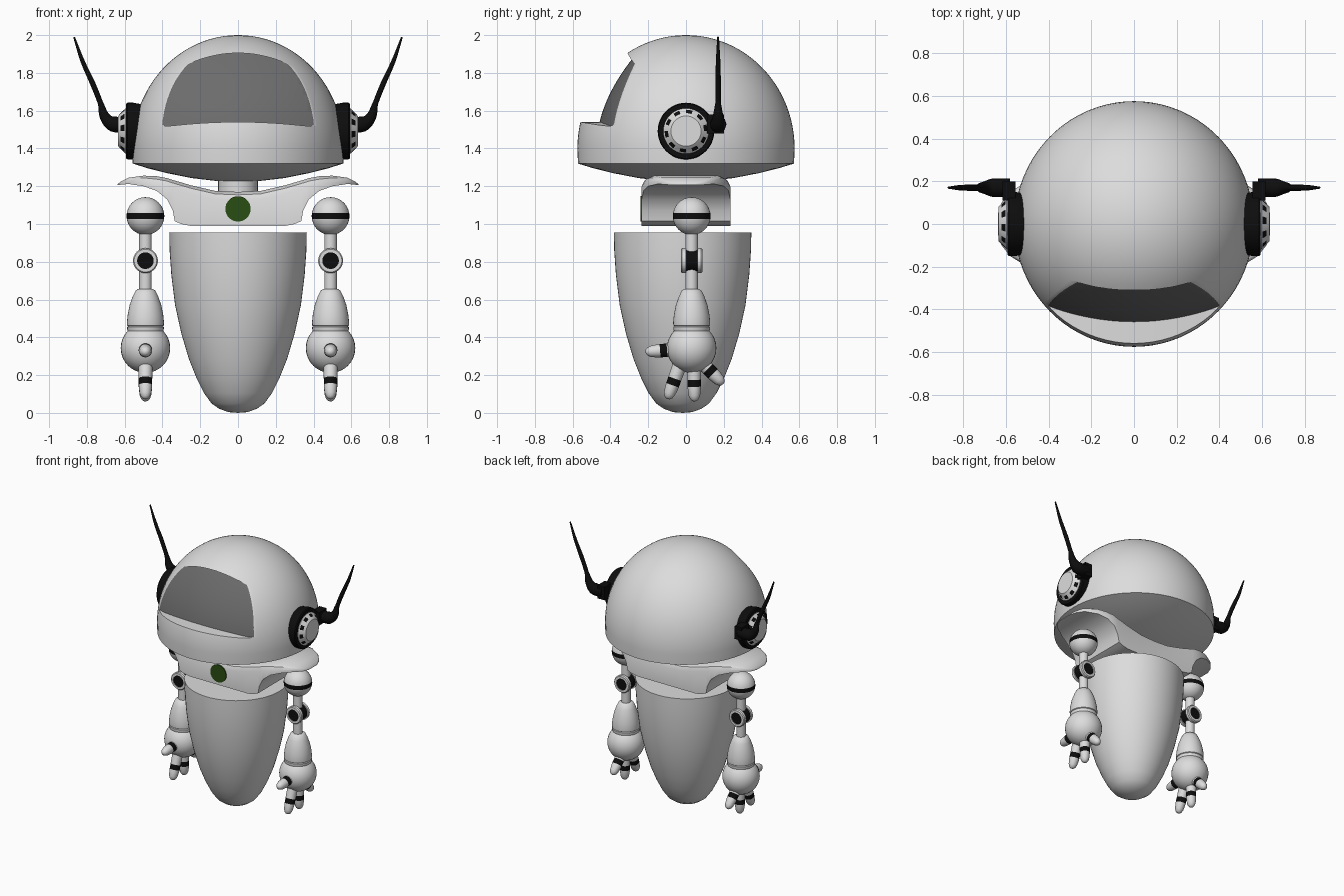
import bpy, bmesh, math
from mathutils import Matrix, Vector

if "Cube" in bpy.data.objects:
    bpy.data.objects.remove(bpy.data.objects["Cube"])


def material(name, r, g, b):
    m = bpy.data.materials.new(name)
    m.diffuse_color = (r, g, b, 1)
    m.use_nodes = True
    m.node_tree.nodes["Principled BSDF"].inputs["Base Color"].default_value = m.diffuse_color
    return m


SHELL = material("shell grey", .72, .72, .72)
BLACK = material("black rubber", .004, .004, .004)
VISOR = material("visor grey", .15, .15, .15)
GREEN = material("dark green", .022, .075, .006)


def finish(name, bm, mats, angle=35):
    bmesh.ops.recalc_face_normals(bm, faces=bm.faces[:])
    me = bpy.data.meshes.new(name)
    bm.to_mesh(me)
    bm.free()
    ob = bpy.data.objects.new(name, me)
    bpy.context.collection.objects.link(ob)
    for m in mats:
        me.materials.append(m)
    smooth(ob, angle)
    return ob


def select(ob):
    bpy.ops.object.select_all(action='DESELECT')
    ob.select_set(True)
    bpy.context.view_layer.objects.active = ob


def smooth(ob, angle=35):
    select(ob)
    bpy.ops.object.shade_smooth_by_angle(angle=math.radians(angle))


def lathe(name, profile, at=(0, 0, 0), axis=(0, 0, 1), segs=32, mats=(SHELL,),
          rule=None, scale=(1, 1, 1)):
    """Turn (radius, height) points around an axis; rule(band, segment) picks the colour."""
    bm = bmesh.new()
    mat = (Matrix.Translation(at) @ Vector(axis).to_track_quat('Z', 'Y').to_matrix().to_4x4()
           @ Matrix.Diagonal((*scale, 1)))
    rings = []
    for r, h in profile:
        n = segs if r > 1e-5 else 1
        rings.append([bm.verts.new(mat @ Vector((r * math.cos(2 * math.pi * i / segs),
                                                 r * math.sin(2 * math.pi * i / segs), h)))
                      for i in range(n)])
    for b, (lo, hi) in enumerate(zip(rings, rings[1:])):
        for i in range(segs):
            k = (i + 1) % segs
            vs = [lo[i % len(lo)], lo[k % len(lo)], hi[k % len(hi)], hi[i % len(hi)]]
            f = bm.faces.new(list(dict.fromkeys(vs)))
            if rule:
                f.material_index = rule(b, i)
    return finish(name, bm, mats)


def ball(r, n=16, extra=()):
    """Half-circle profile, with extra ring heights for painted bands."""
    hs = sorted([-r * math.cos(math.pi * i / n) for i in range(n + 1)] + list(extra))
    return [(math.sqrt(max(r * r - h * h, 0)), h) for h in hs]


# Head: domed helmet with a shallow convex underside
dome = [(0, 1.225), (.12, 1.228), (.25, 1.243), (.38, 1.268), (.49, 1.295), (.572, 1.32)]
dome += [(.575 * math.cos(a), 1.4 + .6 * math.sin(a))
         for a in [math.pi / 2 * i / 24 for i in range(24)]] + [(0, 2.0)]
head = lathe("head", dome, segs=80, mats=(SHELL, VISOR), scale=(.975, 1, 1))

# Visor recess: curved back sheet extruded forward, cut out of the head
bm = bmesh.new()
NX, NZ = 32, 14
grid = []
for i in range(NX + 1):
    u = 2 * i / NX - 1
    corner = .022 * abs(u) ** 24
    z0 = 1.54 - .028 * u * u + corner
    z1 = 1.905 - .145 * u * u - corner
    col = []
    for j in range(NZ + 1):
        z = z0 + (z1 - z0) * j / NZ
        t = (z - 1.53) / .35
        col.append(bm.verts.new((.416 * u, -.46 + .08 * t + .10 * t * t + .085 * u * u, z)))
    grid.append(col)
for a, b in zip(grid, grid[1:]):
    for j in range(NZ):
        bm.faces.new((a[j], b[j], b[j + 1], a[j + 1])).material_index = 1
back = bm.faces[:]
ext = bmesh.ops.extrude_face_region(bm, geom=back, use_keep_orig=True)
for v in [g for g in ext['geom'] if isinstance(g, bmesh.types.BMVert)]:
    v.co.y = -.8
bm.faces.ensure_lookup_table()
for f in bm.faces:
    if any(v.co.y < -.79 for v in f.verts):
        f.material_index = 0
cutter = finish("visor_cutter", bm, (SHELL, VISOR))
cutter.hide_render = True
cut = head.modifiers.new("visor recess", 'BOOLEAN')
cut.operation, cut.solver, cut.object = 'DIFFERENCE', 'EXACT', cutter
select(head)
bpy.ops.object.modifier_apply(modifier=cut.name)
bpy.data.objects.remove(cutter)
smooth(head, 30)

# Neck and torso
lathe("neck", [(0, 1.1), (.105, 1.1), (.105, 1.25), (0, 1.25)])
lathe("torso", [(0, 0), (.05, .004), (.1, .022), (.14, .05), (.18, .105), (.22, .185), (.26, .285),
                (.3, .42), (.333, .57), (.353, .73), (.362, .86), (.364, .955), (0, .955)],
      at=(0, -.018, 0), segs=64)

# Collar: cross-sections lofted sideways into two shoulder wings (x, top, bottom, half depth)
half = [(0, 1.17, .99, .235), (.12, 1.175, .99, .235), (.25, 1.205, .99, .235),
        (.3, 1.22, 1.0, .235), (.335, 1.23, 1.015, .235), (.345, 1.233, 1.07, .235),
        (.375, 1.243, 1.13, .235), (.43, 1.253, 1.175, .225), (.5, 1.256, 1.2, .2),
        (.58, 1.245, 1.212, .15), (.62, 1.225, 1.208, .1), (.637, 1.212, 1.206, .05)]
bm = bmesh.new()
rings = []
for x, t, b, w in [(-x, t, b, w) for x, t, b, w in half[:0:-1]] + half:
    c = min(.045, (t - b) * .6)
    rings.append([bm.verts.new((x, y, z)) for y, z in
                  [(-w, b), (-w, t - c), (c * .3 - w, t - c * .35), (c - w, t),
                   (w - c, t), (w - c * .3, t - c * .35), (w, t - c), (w, b)]])
for a, b in zip(rings, rings[1:]):
    for i in range(8):
        bm.faces.new((a[i], a[(i + 1) % 8], b[(i + 1) % 8], b[i]))
bm.faces.new(rings[0])
bm.faces.new(rings[-1])
finish("collar", bm, (SHELL,))

# Round chest light
lathe("chest_light", [(0, 0), (.067, 0), (.067, .008), (0, .008)], at=(0, -.234, 1.08),
      axis=(0, -1, 0), mats=(GREEN,))

# Fingers: base to tip in the side plane (y, z)
FINGERS = [((-.06, .335), (-.215, .323)), ((-.02, .29), (-.098, .073)),
           ((.042, .25), (.045, .06)), ((.08, .27), (.197, .152))]

for s, side in ((-1, "left"), (1, "right")):
    X, Y = .49 * s, .03
    # Shoulder ball with black band
    shoulder = ball(.1, extra=(-.016, .016))
    mid = [i for i, p in enumerate(shoulder) if abs(p[1]) < .0161]
    lathe(side + "_shoulder", shoulder, (X, Y, 1.042), mats=(SHELL, BLACK),
          rule=lambda b, i: int(mid[0] <= b < mid[-1]))
    # Arm rod and elbow spool
    lathe(side + "_arm_rod", [(0, .63), (.033, .63), (.033, .96), (0, .96)], (X, Y, 0))
    lathe(side + "_elbow",
          [(0, -.052), (.044, -.052), (.044, -.057), (.06, -.057), (.066, -.05), (.066, -.03),
           (.058, -.03), (.058, .03), (.066, .03), (.066, .05), (.06, .057), (.044, .057),
           (.044, .052), (0, .052)], (X, Y, .806), (0, 1, 0), mats=(SHELL, BLACK),
          rule=lambda b, i: int(b in (0, 6, 12)))
    # Bell-shaped forearm with a grooved cuff
    lathe(side + "_forearm",
          [(0, .43), (.093, .43), (.097, .445), (.097, .455), (.091, .459), (.097, .463),
           (.098, .48), (.094, .52), (.084, .57), (.068, .615), (.052, .648), (.04, .655), (0, .655)],
          (X, Y, 0))
    lathe(side + "_hand", ball(.131), (X, Y, .343))
    # Fingers with black bands
    for n, (p, q) in enumerate(FINGERS):
        d = Vector((0, q[0] - p[0], q[1] - p[1]))
        L = d.length
        lathe(f"{side}_finger_{n + 1}",
              [(0, 0), (.038, 0), (.036, L - .122), (.0355, L - .115), (.0355, L - .078),
               (.034, L - .06), (.03, L - .03), (.022, L - .012), (.012, L - .003), (0, L)],
              (X, p[0], p[1]), d, 20, (SHELL, BLACK), lambda b, i: int(b == 3))
    # Ear ring and slotted cap
    ax = (s, 0, 0)
    lathe(side + "_ear_ring", [(0, .5), (.14, .5), (.15, .555), (.15, .585), (.145, .592), (0, .592)],
          (0, 0, 1.492), ax, 48, (BLACK,))
    lathe(side + "_ear_cap", [(.12, .58), (.12, .596), (.113, .602), (.095, .621), (.085, .63),
                              (.08, .634), (0, .634)], (0, 0, 1.492), ax, 60, (SHELL, BLACK),
          lambda b, i: int(b == 2 and i % 6 < 3))
    # Antenna: tapered curve rising from a mounting block
    cu = bpy.data.curves.new(side + "_antenna", 'CURVE')
    cu.dimensions, cu.bevel_depth, cu.bevel_resolution, cu.use_fill_caps = '3D', 1, 3, True
    cu.resolution_u = 6
    sp = cu.splines.new('BEZIER')
    path = [(.58, 1.53, .042), (.66, 1.53, .044), (.70, 1.56, .03), (.728, 1.64, .015),
            (.77, 1.745, .015), (.822, 1.86, .012), (.868, 1.99, .005)]
    sp.bezier_points.add(len(path) - 1)
    for bp, (x, z, r) in zip(sp.bezier_points, path):
        bp.co, bp.radius = (x * s, .17, z), r
        bp.handle_left_type = bp.handle_right_type = 'AUTO'
    cu.materials.append(BLACK)
    ob = bpy.data.objects.new(side + "_antenna", cu)
    bpy.context.collection.objects.link(ob)
    select(ob)
    bpy.ops.object.convert(target='MESH')
    smooth(bpy.context.object, 50)
    bm = bmesh.new()
    bmesh.ops.create_cube(bm, size=1, matrix=Matrix.Translation((.585 * s, .155, 1.53))
                          @ Matrix.Diagonal((.06, .09, .1, 1)))
    finish(side + "_antenna_mount", bm, (BLACK,))
